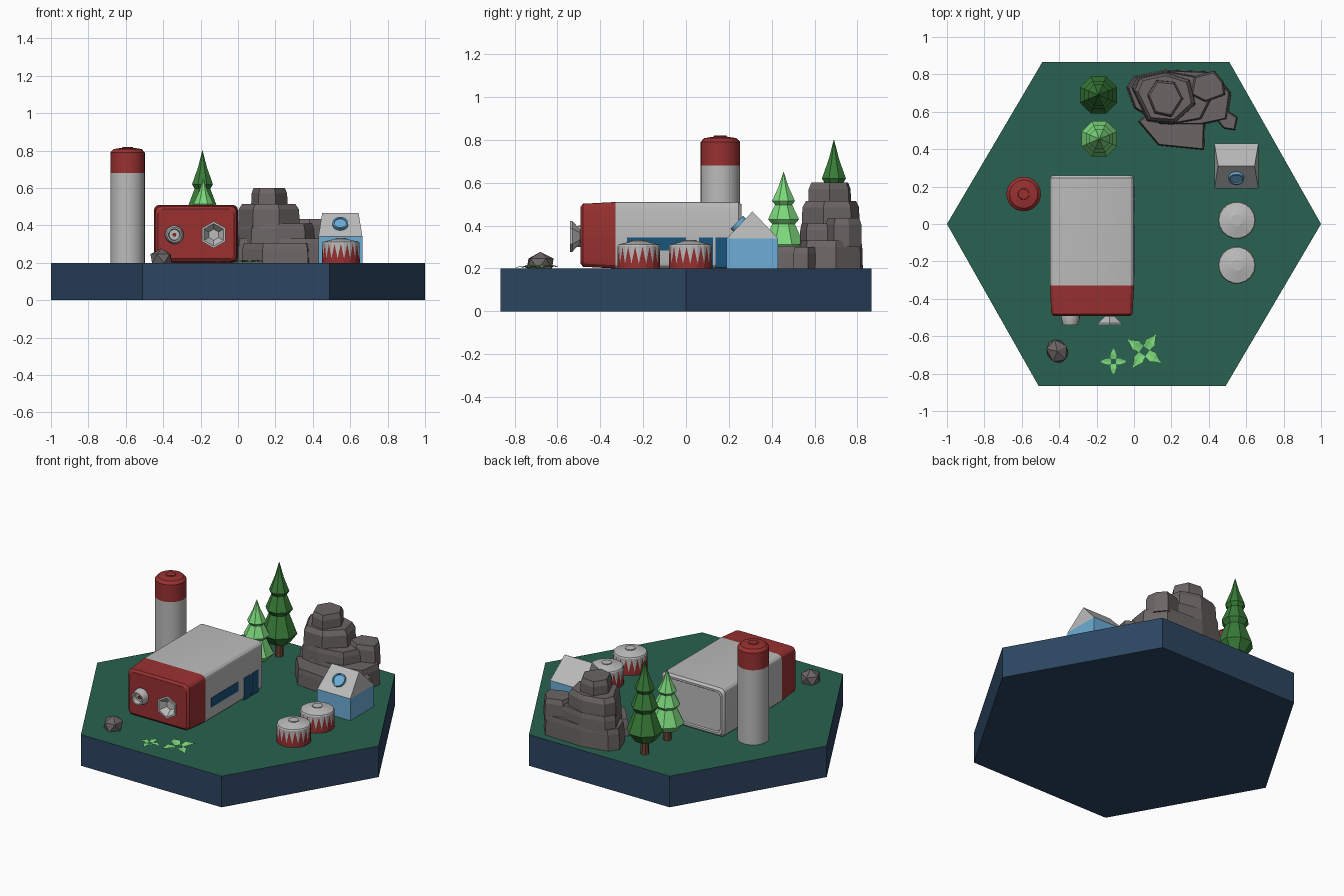
import bpy, bmesh, math
from mathutils import Matrix, Vector

if "Cube" in bpy.data.objects:
    bpy.data.objects.remove(bpy.data.objects["Cube"])

def mat(name, rgb):
    m = bpy.data.materials.new(name)
    m.diffuse_color = (*rgb, 1)
    m.use_nodes = True
    m.node_tree.nodes["Principled BSDF"].inputs["Base Color"].default_value = m.diffuse_color
    return m

GRASS = mat("grass", (.022, .12, .08))
NAVY = mat("navy", (.025, .06, .12))
RED = mat("red", (.32, .03, .03))
GREY = mat("light_grey", (.5, .5, .5))
SKY = mat("sky_blue", (.15, .42, .68))
GLASS = mat("glass_blue", (.01, .09, .2))
STONE = mat("stone", (.15, .13, .13))
LEAF = mat("light_leaf", (.2, .68, .2))
PINE = mat("dark_leaf", (.04, .2, .04))
BARK = mat("bark", (.15, .06, .03))
G = .2  # ground level

def finish(bm, name, mats, smooth=False):
    bmesh.ops.recalc_face_normals(bm, faces=bm.faces)
    me = bpy.data.meshes.new(name)
    bm.to_mesh(me)
    bm.free()
    for m in mats:
        me.materials.append(m)
    ob = bpy.data.objects.new(name, me)
    bpy.context.collection.objects.link(ob)
    if smooth:
        bpy.ops.object.select_all(action='DESELECT')
        ob.select_set(True)
        bpy.context.view_layer.objects.active = ob
        bpy.ops.object.shade_smooth_by_angle(angle=math.radians(25))
    return ob

def loft(name, rings, bands, mtx=Matrix(), smooth=False):
    """Skin a stack of rings; bands gives one material per band, then the end cap."""
    bm = bmesh.new()
    mats = list(dict.fromkeys(bands))
    idx = lambda i: mats.index(bands[min(i, len(bands) - 1)])
    vs = [[bm.verts.new(mtx @ Vector(p)) for p in r] for r in rings]
    n = len(vs[0])
    for i, (a, b) in enumerate(zip(vs, vs[1:])):
        for k in range(n):
            j = (k + 1) % n
            bm.faces.new((a[k], a[j], b[j], b[k])).material_index = idx(i)
    bm.faces.new(vs[0]).material_index = idx(0)
    bm.faces.new(vs[-1]).material_index = idx(len(rings) - 1)
    return finish(bm, name, mats, smooth)

def circle(r, z, n, turn=0):
    return [(r * math.cos(turn + k * math.tau / n), r * math.sin(turn + k * math.tau / n), z)
            for k in range(n)]

def lathe(name, profile, n, bands, mtx, smooth=False, turn=0):
    return loft(name, [circle(r, z, n, turn) for r, z in profile], bands, mtx, smooth)

def rect(x0, x1, y0, y1, z):
    return [(x0, y0, z), (x1, y0, z), (x1, y1, z), (x0, y1, z)]

def box(name, x0, x1, y0, y1, z0, z1, m):
    return loft(name, [rect(x0, x1, y0, y1, z0), rect(x0, x1, y0, y1, z1)], [m])

at = lambda x, y, z=0: Matrix.Translation((x, y, z))

# hexagonal base with a grass top
hexa = [(-1, 0), (-.51, -.866), (.49, -.866), (1, 0), (.51, .866), (-.49, .866)]
loft("base", [[(x, y, z) for x, y in hexa] for z in (0, G)], [NAVY, GRASS])

# main hall: rounded section swept along y, red at the front
def hall_ring(y, inset):
    hw, hh, r, pts = .225 - inset, .155 - inset, .03, []
    for q, (sx, sz) in enumerate(((1, 1), (-1, 1), (-1, -1), (1, -1))):
        for s in range(4):
            a = math.pi / 2 * (q + s / 3)
            pts.append((-.225 + sx * (hw - r) + r * math.cos(a), y,
                        .355 + sz * (hh - r) + r * math.sin(a)))
    return pts

loft("hall", [hall_ring(*s) for s in ((-.492, .022), (-.48, .008), (-.33, 0), (.245, 0),
                                      (.26, .012), (.26, .025), (.252, .03))],
     [RED, RED, GREY], smooth=True)

# window strip and double door on the right wall
box("window_strip", -.01, .003, -.275, 0, .285, .345, GLASS)
for i, y in enumerate((.06, .138)):
    box(f"door_{i}", -.01, .003, y, y + .066, .205, .345, GLASS)

# front pipe and hexagonal funnel, pointing to -y
forward = Matrix.Rotation(math.pi / 2, 4, 'X')
lathe("front_pipe", [(.05, -.02), (.05, .012), (.04, .05), (.032, .05), (.028, .02), (.01, .02), (.01, .03)],
      20, [GREY] * 5 + [RED], at(-.34, -.49, .35) @ forward, True)
lathe("front_funnel", [(.03, -.02), (.032, .005), (.072, .04), (.072, .05), (.06, .05), (.03, .01)],
      6, [GREY], at(-.13, -.49, .35) @ forward, turn=math.pi / 6)

# chimney with red cap
lathe("chimney", [(.092, G), (.092, .68), (.092, .79), (.075, .808), (.03, .815), (.028, .82)],
      28, [GREY, RED], at(-.59, .16), True)

# storage drums with red spikes round the side
N = 18
for i, y in enumerate((.02, -.22)):
    lathe(f"drum_{i}", [(.1, G), (.1, .305), (.096, .312), (.03, .328), (.03, .333)],
          N, [GREY], at(.55, y))
    bm = bmesh.new()
    low, mid = circle(.101, G, N), circle(.101, .222, N)
    top = circle(.101 * math.cos(math.pi / N), .302, N, math.pi / N)
    for k in range(N):
        j = (k + 1) % N
        bm.faces.new([bm.verts.new(at(.55, y) @ Vector(p))
                      for p in (low[k], low[j], mid[j], top[k], mid[k])])
    finish(bm, f"drum_spikes_{i}", [RED])

# small house with hipped gable roof and round skylight
box("house_walls", .43, .665, .19, .43, G, .34, SKY)
loft("house_roof", [rect(.43, .665, .19, .43, .34), rect(.45, .645, .309, .311, .465)], [GREY])
lathe("skylight", [(.042, -.02), (.042, .018), (.034, .018), (.032, .012)], 16, [SKY],
      at(.547, .25, .403) @ Matrix.Rotation(math.radians(46), 4, 'X'), True)

# pine trees: octagonal tiers on a trunk
def tree(name, x, y, h, w, leaf):
    tiers = [(.03, .13), (.6, .15), (1, .25), (.56, .46), (.76, .51), (.42, .66), (.56, .7),
             (.24, .85), (.01, 1)]
    lathe(name + "_trunk", [(.026, G), (.02, G + h * .25)], 8, [BARK], at(x, y))
    lathe(name + "_leaves", [(r * w, G + z * h) for r, z in tiers], 8, [leaf], at(x, y),
          turn=math.pi / 8)

tree("dark_pine", -.19, .69, .6, .108, PINE)
tree("light_pine", -.185, .455, .45, .103, LEAF)

# rock pile: chamfered irregular prisms
def rock(name, z0, z1, pts, chamfer=.86):
    cx = sum(p[0] for p in pts) / len(pts)
    cy = sum(p[1] for p in pts) / len(pts)
    ring = lambda s, z: [(cx + (x - cx) * s, cy + (y - cy) * s, z) for x, y in pts]
    loft(name, [ring(1, z0), ring(.98, z1 - .03), ring(chamfer, z1)], [STONE])

rock("rock_front", G, .305, [(.02, .55), (.13, .42), (.375, .395), (.38, .56), (.2, .68)], .94)
rock("rock_base", G, .33, [(-.04, .73), (0, .79), (.17, .825), (.43, .815), (.52, .7),
                           (.5, .56), (.36, .53), (.14, .53), (0, .62)], .95)
rock("rock_mid", .3, .41, [(-.015, .73), (.02, .79), (.17, .82), (.34, .79), (.42, .68),
                           (.36, .56), (.2, .53), (.07, .55)], .94)
rock("rock_upper", .38, .515, [(0, .71), (.03, .78), (.17, .81), (.3, .77), (.33, .64),
                               (.22, .54), (.08, .55)])
rock("rock_peak", .48, .6, [(.07, .69), (.12, .77), (.22, .76), (.265, .67), (.2, .57), (.11, .59)])
rock("rock_side_peak", .3, .435, [(.3, .69), (.32, .79), (.43, .82), (.48, .76), (.49, .69), (.38, .65)])
rock("rock_side_low", G, .3, [(.43, .57), (.48, .62), (.555, .57), (.54, .5), (.48, .51)])

# lone boulder
bm = bmesh.new()
bmesh.ops.create_icosphere(bm, subdivisions=1, radius=1, matrix=at(-.41, -.68, .222)
                           @ Matrix.Rotation(.5, 4, 'Z') @ Matrix.Diagonal((.063, .072, .055, 1)))
finish(bm, "boulder", [STONE])

# low leafy plants: four folded leaves each
def plant(name, x, y, r, turn):
    bm = bmesh.new()
    for k in range(4):
        m = at(x, y, G) @ Matrix.Rotation(turn + k * math.pi / 2, 4, 'Z') @ Matrix.Scale(r, 4)
        v = [bm.verts.new(m @ Vector(p)) for p in
             ((.2, 0, .05), (.55, -.3, .16), (.6, 0, .1), (.55, .3, .16), (1.08, 0, .06),
              (.2, -.2, .05), (.2, .2, .05))]
        for f in ((0, 5, 1, 2), (0, 2, 3, 6), (1, 4, 2), (2, 4, 3)):
            bm.faces.new([v[i] for i in f])
    finish(bm, name, [LEAF])

plant("plant_small", -.11, -.735, .065, 0)
plant("plant_large", .055, -.68, .1, math.radians(55))
